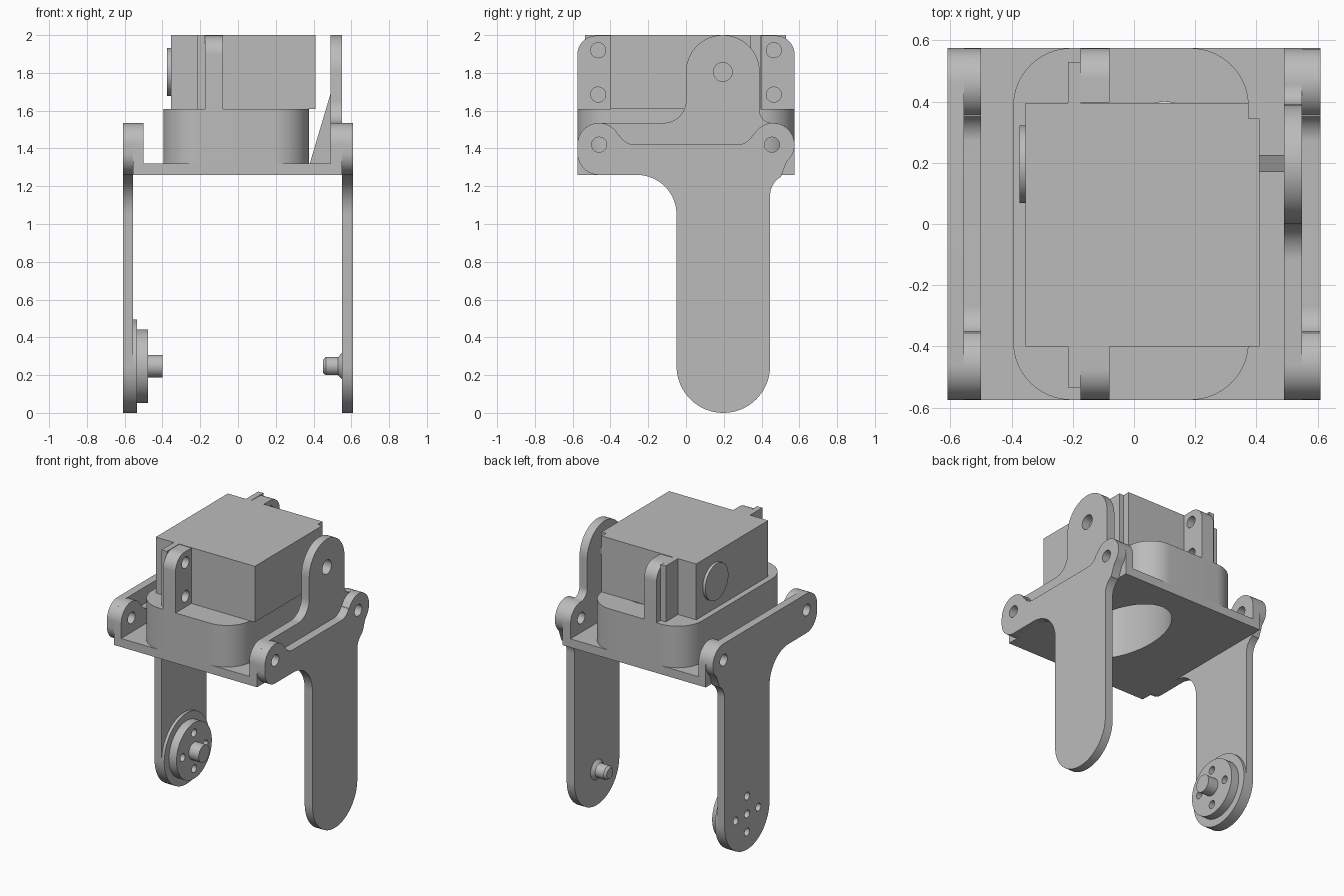
import bpy, bmesh
from math import sin, cos, pi, radians

if "Cube" in bpy.data.objects:
    bpy.data.objects.remove(bpy.data.objects["Cube"], do_unlink=True)

grey = bpy.data.materials.new("plain grey")
grey.use_nodes = True
grey.diffuse_color = (0.5, 0.5, 0.5, 1)
grey.node_tree.nodes["Principled BSDF"].inputs["Base Color"].default_value = (0.5, 0.5, 0.5, 1)


def arc(cy, cz, r, a0, a1, n=16):
    steps = [radians(a0 + (a1 - a0) * i / n) for i in range(n + 1)]
    return [(cy + r * cos(a), cz + r * sin(a)) for a in steps]


def circle(cy, cz, r, n=48):
    return arc(cy, cz, r, 0, 360 * (n - 1) / n, n - 1)


def prism(name, outline, lo, hi, axis="x"):
    """Extrude an outline along x (outline in y, z) or along z (outline in x, y)."""
    bm = bmesh.new()
    place = (lambda p: (lo, *p)) if axis == "x" else (lambda p: (*p, lo))
    face = bm.faces.new([bm.verts.new(place(p)) for p in outline])
    moved = bmesh.ops.extrude_face_region(bm, geom=[face])["geom"]
    shift = (hi - lo, 0, 0) if axis == "x" else (0, 0, hi - lo)
    bmesh.ops.translate(bm, verts=[v for v in moved if isinstance(v, bmesh.types.BMVert)], vec=shift)
    bmesh.ops.remove_doubles(bm, verts=bm.verts, dist=1e-5)
    bmesh.ops.recalc_face_normals(bm, faces=bm.faces)
    mesh = bpy.data.meshes.new(name)
    bm.to_mesh(mesh)
    bm.free()
    mesh.materials.append(grey)
    ob = bpy.data.objects.new(name, mesh)
    bpy.context.collection.objects.link(ob)
    return ob


def box(name, x0, x1, y0, y1, z0, z1):
    return prism(name, [(y0, z0), (y1, z0), (y1, z1), (y0, z1)], x0, x1)


def cut(ob, cutter):
    mod = ob.modifiers.new("cut", "BOOLEAN")
    mod.operation, mod.solver, mod.object = "DIFFERENCE", "EXACT", cutter
    bpy.context.view_layer.objects.active = ob
    bpy.ops.object.modifier_apply(modifier=mod.name)
    bpy.data.objects.remove(cutter, do_unlink=True)


def drill(ob, holes, r):
    for y, z in holes:
        cut(ob, prism("drill", circle(y, z, r, 24), -1, 1))


# Shared outline pieces
EAR, EAR_Z, R = 0.46, 1.42, 0.115
EAR_HOLES = [(-EAR, EAR_Z), (EAR - 0.005, EAR_Z)]
FOOT_Y, FOOT_Z = 0.1975, 0.2475
AXIS_Y, AXIS_Z = 0.195, 1.805


def top_edge(start, dipped, middle=()):
    """Right ear, connecting edge, left ear."""
    if not dipped:
        return arc(EAR, EAR_Z, R, start, 90) + list(middle) + arc(-EAR, EAR_Z, R, 90, 180)
    fr, lift = 0.091, 154
    return (arc(EAR, EAR_Z, R, start, lift) + arc(0.27, EAR_Z + fr, fr, lift - 180, -90)
            + arc(-0.27, EAR_Z + fr, fr, -90, -lift) + arc(-EAR, EAR_Z, R, 180 - lift, 180))


def leg(name, x0, x1, dipped):
    outline = (arc(FOOT_Y, FOOT_Z, FOOT_Z, 180, 360, 32)
               + arc(0.56, 1.15, R, 180, 120) + top_edge(-50, dipped)
               + arc(-EAR, 1.375, R, 180, 270) + arc(-0.26, 1.05, 0.21, 90, 0))
    ob = prism(name, outline, x0, x1)
    drill(ob, EAR_HOLES, 0.04)
    return ob


def bracket(name, x0, x1, dipped, middle=()):
    outline = [(-0.575, 1.26), (0.575, 1.26)] + top_edge(0, dipped, middle)
    ob = prism(name, outline, x0, x1)
    drill(ob, EAR_HOLES, 0.04)
    return ob


# Legs and side brackets
left_leg = leg("left_leg", 0.55, 0.61, True)
right_leg = leg("right_leg", -0.61, -0.555, False)
bracket("right_bracket", -0.555, -0.5, True)
tower = (arc(0.455, 1.6, 0.065, 270, 180) + arc(AXIS_Y, AXIS_Z, 0.195, 0, 180, 32)
         + arc(-0.12, 1.655, 0.12, 0, -90))
left_bracket = bracket("left_bracket", 0.49, 0.55, False, tower)
drill(left_bracket, [(AXIS_Y, AXIS_Z)], 0.05)

# Base plate and rounded housing, with an oval opening underneath
plate = box("base_plate", -0.5, 0.49, -0.575, 0.575, 1.26, 1.32)
x0, x1, cr = -0.395, 0.375, 0.19
housing_outline = (arc(x1 - cr, 0.575 - cr, cr, 0, 90) + arc(x0 + cr, 0.575 - cr, cr, 90, 180)
                   + arc(x0 + cr, cr - 0.575, cr, 180, 270) + arc(x1 - cr, cr - 0.575, cr, 270, 360))
housing = prism("housing", housing_outline, 1.32, 1.61, "z")
oval = [(0.1 + 0.24 * u, 0.4 * v) for u, v in circle(0, 0, 1)]
for part in (plate, housing):
    cut(part, prism("oval_cutter", oval, 1.2, 1.7, "z"))

# Supporting rib between plate and tower
rib = [(0.38, 1.32), (0.49, 1.32), (0.49, 1.69)]
rib_ob = prism("tower_rib", [(0, 0), (1, 0), (1, 1)], 0.17, 0.225)
for v in rib_ob.data.vertices:
    x, z = rib[int(v.co.y + v.co.z + 0.1)]
    v.co = (x, v.co.x, z)

# Motor body with a notched corner, flange and bearing cap
body = [(-0.355, -0.4), (0.41, -0.4), (0.41, 0.345), (0.375, 0.345), (0.375, 0.395), (-0.355, 0.395)]
prism("motor_body", body, 1.61, 2.0, "z")
for side, y0, y1 in (("front", -0.535, -0.4), ("back", 0.395, 0.53)):
    box(side + "_motor_flange", -0.215, -0.175, y0, y1, 1.61, 2.0)
prism("bearing_cap", circle(AXIS_Y, AXIS_Z, 0.127), -0.375, -0.355)

# Mounting tabs in front of and behind the motor
for side, s in (("front", -1), ("back", 1)):
    tab = [(0.397, 1.61), (0.575, 1.61)] + arc(0.475, 1.897, 0.1, 0, 90) + [(0.397, 1.997)]
    ob = prism(side + "_mounting_tab", [(s * y, z) for y, z in tab], -0.175, -0.08)
    drill(ob, [(s * 0.465, 1.685), (s * 0.465, 1.92)], 0.04)

# Round horn at the foot of the right leg
horn_base = prism("horn_base", circle(FOOT_Y, FOOT_Z, FOOT_Z, 64), -0.555, -0.535)
horn_disc = prism("horn_disc", circle(FOOT_Y, FOOT_Z, 0.195, 64), -0.535, -0.477)
screw_holes = [(FOOT_Y + 0.125 * cos(i * pi / 2), FOOT_Z + 0.125 * sin(i * pi / 2)) for i in range(4)]
for part in (right_leg, horn_base, horn_disc):
    drill(part, screw_holes, 0.027)
drill(right_leg, [(FOOT_Y, FOOT_Z)], 0.027)
prism("horn_shaft", circle(FOOT_Y, FOOT_Z, 0.06), -0.477, -0.4)


# Pivot pin at the foot of the left leg, with a flared root and chamfered tip
def taper(name, lo, hi, r_lo, r_hi):
    ob = prism(name, circle(FOOT_Y, FOOT_Z, r_lo), lo, hi)
    for v in ob.data.vertices:
        if v.co.x > (lo + hi) / 2:
            v.co.y = FOOT_Y + (v.co.y - FOOT_Y) * r_hi / r_lo
            v.co.z = FOOT_Z + (v.co.z - FOOT_Z) * r_hi / r_lo


taper("pin_tip", 0.45, 0.465, 0.035, 0.048)
taper("pin_shaft", 0.465, 0.53, 0.048, 0.048)
taper("pin_root", 0.53, 0.55, 0.048, 0.07)

# Smooth curved walls, keep hard edges
bpy.ops.object.select_all(action="DESELECT")
for ob in bpy.context.collection.objects:
    if ob.type == "MESH":
        ob.select_set(True)
        bpy.context.view_layer.objects.active = ob
bpy.ops.object.shade_smooth_by_angle(angle=radians(30))
